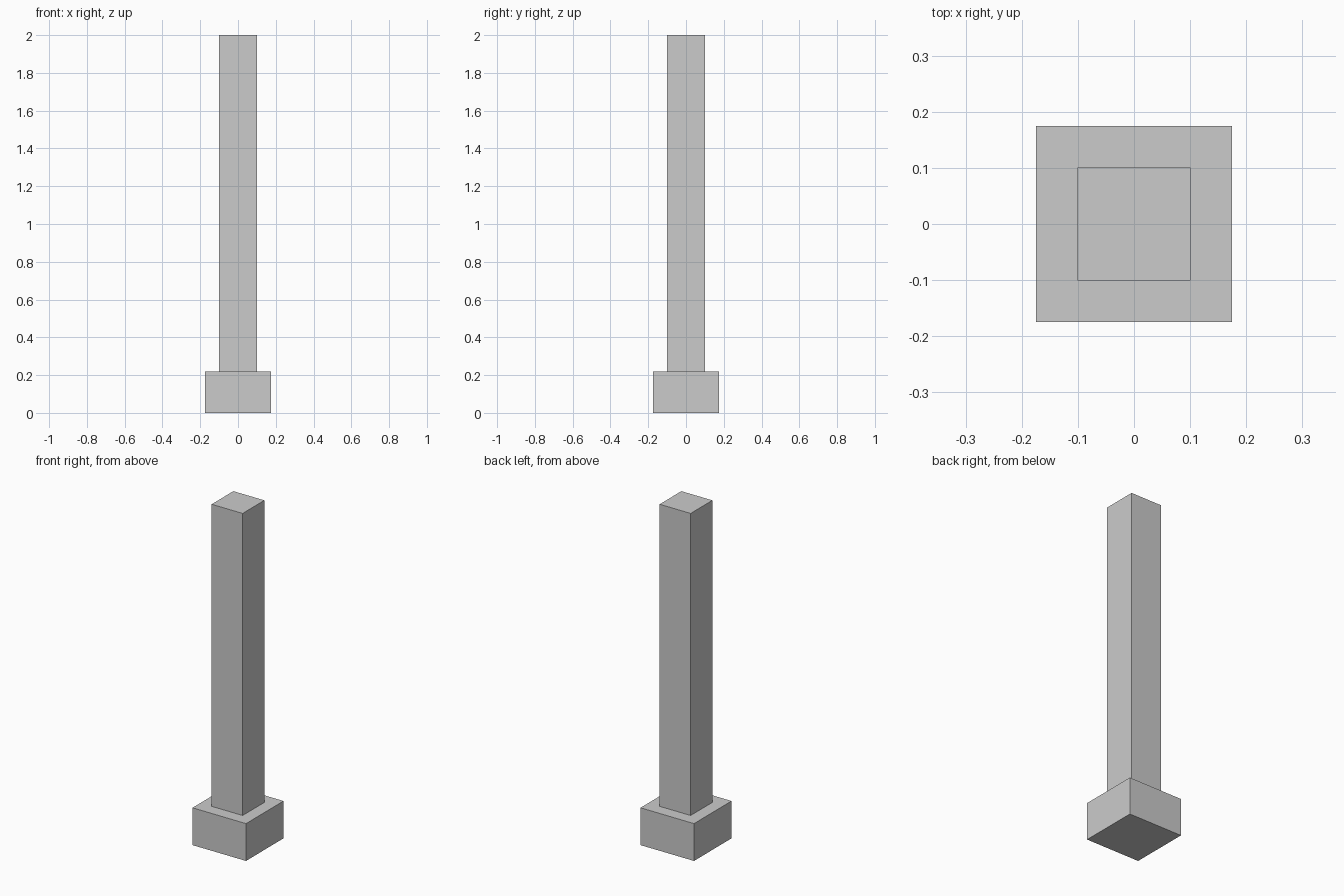
import bpy

if "Cube" in bpy.data.objects:
    bpy.data.objects.remove(bpy.data.objects["Cube"])

BASE_WIDTH = 0.349
BASE_HEIGHT = 0.22
SHAFT_WIDTH = 0.202
TOTAL_HEIGHT = 2.0


def block(name, width, bottom, top):
    """Square block centred on the z axis between two heights."""
    bpy.ops.mesh.primitive_cube_add(size=1, location=(0, 0, (bottom + top) / 2))
    obj = bpy.context.object
    obj.name = name
    obj.scale = (width, width, top - bottom)
    bpy.ops.object.transform_apply(location=False, rotation=False, scale=True)
    return obj


# Wide square plinth on the ground
block("base", BASE_WIDTH, 0, BASE_HEIGHT)

# Tall square post standing on the plinth
block("post", SHAFT_WIDTH, BASE_HEIGHT, TOTAL_HEIGHT)
